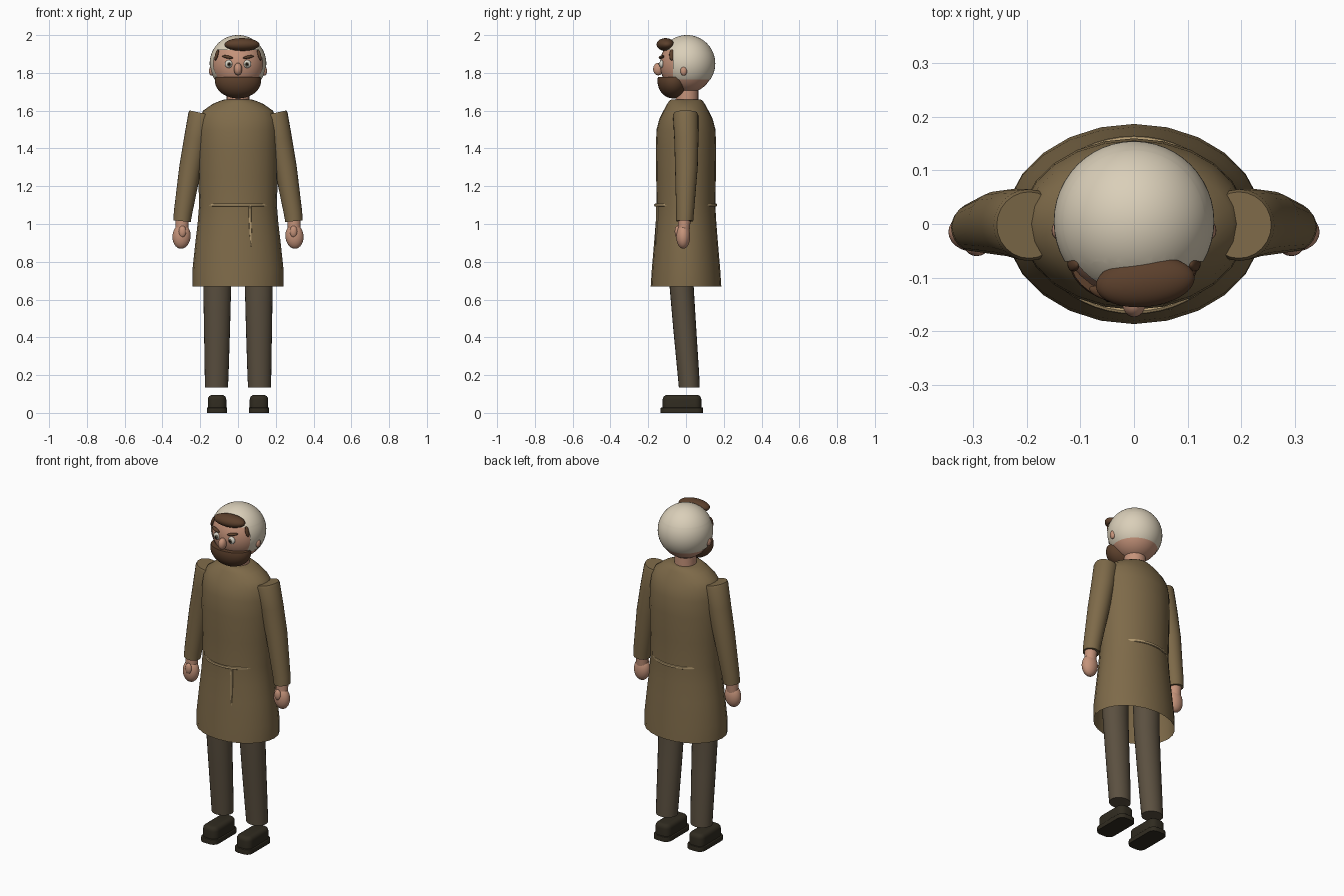
import bpy, bmesh, math
from mathutils import Vector, Matrix

if "Cube" in bpy.data.objects:
    bpy.data.objects.remove(bpy.data.objects["Cube"])


def material(name, hex_code):
    m = bpy.data.materials.new(name)
    rgb = [int(hex_code[i:i + 2], 16) / 255 for i in (0, 2, 4)]
    m.diffuse_color = [((c + 0.055) / 1.055) ** 2.4 if c > 0.04 else c / 12.92 for c in rgb] + [1]
    m.use_nodes = True
    m.node_tree.nodes["Principled BSDF"].inputs["Base Color"].default_value = m.diffuse_color
    return m


COAT = material("olive_brown_cloth", "7E6A49")
TROUSERS = material("grey_brown_cloth", "5B5040")
SHOE = material("dark_leather", "302B20")
SKIN = material("skin", "C5937A")
CAP = material("cream_cloth", "DACFB9")
HAIR = material("brown_hair", "5C402C")
SASH = material("tan_cord", "B39A70")
WHITE = material("eye_white", "D8D4C8")
IRIS = material("eye_grey", "6B6455")
BLACK = material("pupil_black", "17140F")


def finish(bm, name, mat, angle=40):
    bmesh.ops.recalc_face_normals(bm, faces=bm.faces)
    me = bpy.data.meshes.new(name)
    bm.to_mesh(me)
    bm.free()
    ob = bpy.data.objects.new(name, me)
    bpy.context.collection.objects.link(ob)
    me.materials.append(mat)
    bpy.ops.object.select_all(action='DESELECT')
    ob.select_set(True)
    bpy.context.view_layer.objects.active = ob
    bpy.ops.object.shade_smooth_by_angle(angle=math.radians(angle))
    return ob


def ball(name, loc, size, mat, rot=None, segs=24, cuts=(), drop=None):
    """Ellipsoid, optionally sliced along planes and trimmed by a rule on face centres."""
    bm = bmesh.new()
    bmesh.ops.create_uvsphere(bm, u_segments=segs, v_segments=segs * 2 // 3, radius=1)
    turn = rot or Matrix.Identity(4)
    bm.transform(Matrix.Translation(loc) @ turn @ Matrix.Diagonal((*size, 1)))
    for point, normal in cuts:
        bmesh.ops.bisect_plane(bm, geom=bm.verts[:] + bm.edges[:] + bm.faces[:],
                               plane_co=point, plane_no=normal)
    if drop:
        gone = [f for f in bm.faces if drop(f.calc_center_median())]
        bmesh.ops.delete(bm, geom=gone, context='FACES')
    return bm, name, mat


def put(args):
    return finish(*args)


def loft(name, rings, mat, segs=24, bottom=True, top=True):
    """Skin elliptical rings (x, y, z, rx, ry, tilt about y)."""
    bm = bmesh.new()
    loops = []
    for x, y, z, rx, ry, tilt in rings:
        turn = Matrix.Rotation(tilt, 3, 'Y')
        loops.append([bm.verts.new(Vector((x, y, z)) + turn @ Vector(
            (rx * math.sin(2 * math.pi * i / segs), ry * math.cos(2 * math.pi * i / segs), 0)))
            for i in range(segs)])
    for a, b in zip(loops, loops[1:]):
        for i in range(segs):
            j = (i + 1) % segs
            bm.faces.new((a[i], a[j], b[j], b[i]))
    if bottom:
        bm.faces.new(loops[0])
    if top:
        bm.faces.new(loops[-1])
    return finish(bm, name, mat)


def rounded_box(name, loc, size, bevel, mat, corner):
    """Box with rounded upright corners and softened top edges."""
    bm = bmesh.new()
    bmesh.ops.create_cube(bm, size=1)
    bm.transform(Matrix.Translation(loc) @ Matrix.Diagonal((*size, 1)))
    upright = [e for e in bm.edges if abs(e.verts[0].co.z - e.verts[1].co.z) > 1e-4]
    bmesh.ops.bevel(bm, geom=upright, offset=corner, segments=5, profile=0.5, affect='EDGES')
    rim = [e for e in bm.edges if all(v.co.z > loc[2] for v in e.verts)]
    bmesh.ops.bevel(bm, geom=rim, offset=bevel, segments=4, profile=0.5, affect='EDGES')
    return finish(bm, name, mat)


# Coat body, open at the hem
COAT_RINGS = [(0.67, .241, .187), (0.76, .241, .181), (0.9, .226, .169), (1.0, .214, .161),
              (1.1, .206, .155), (1.25, .21, .158), (1.4, .212, .16), (1.5, .211, .156),
              (1.56, .205, .14), (1.6, .185, .119), (1.635, .135, .1), (1.652, .095, .088),
              (1.658, .075, .08)]
loft("coat", [(0, 0, z, rx, ry, 0) for z, rx, ry in COAT_RINGS], COAT, bottom=False)

# Cord around the waist, showing at front and back
bm = bmesh.new()
grid = [[bm.verts.new(((.186 + .006 * math.cos(v)) * math.sin(u),
                       -.002 + (.161 + .006 * math.cos(v)) * math.cos(u),
                       1.1 + .008 * math.sin(v)))
         for v in [math.tau * j / 8 for j in range(8)]]
        for u in [math.tau * i / 48 for i in range(48)]]
for i in range(48):
    for j in range(8):
        a, b = grid[i], grid[(i + 1) % 48]
        bm.faces.new((a[j], b[j], b[(j + 1) % 8], a[(j + 1) % 8]))
finish(bm, "waist_cord", SASH)
loft("cord_tail", [(.068, -.159, .88, .003, .004, 0), (.066, -.155, .96, .007, .006, 0),
                   (.064, -.151, 1.04, .008, .007, 0), (.063, -.15, 1.1, .008, .008, 0)],
     SASH, segs=8)

# Neck and head
loft("neck", [(0, .005, 1.62, .06, .06, 0), (0, .005, 1.76, .06, .06, 0)], SKIN)
put(ball("head", (0, .005, 1.845), (.143, .143, .152), SKIN, segs=32))

# Close cap, trimmed around the face and the nape
put(ball("cap", (0, .005, 1.85), (.15, .15, .15), CAP, segs=48,
         cuts=[((0, 0, 1.92), (0, 0, 1)), ((0, 0, 1.765), (0, 0, 1)), ((0, -.07, 0), (0, 1, 0))],
         drop=lambda c: c.z < 1.765 or (c.y < -.07 and c.z < 1.92)))

# Beard with a flat upper edge
bm, name, mat = ball("beard", (0, -.068, 1.757), (.122, .083, .092), HAIR, segs=32)
cut = bmesh.ops.bisect_plane(bm, geom=bm.verts[:] + bm.edges[:] + bm.faces[:],
                             plane_co=(0, 0, 1.778), plane_no=(0, 0, 1), clear_outer=True)
bmesh.ops.holes_fill(bm, edges=[e for e in bm.edges if e.is_boundary])
finish(bm, name, mat)

# Forelock and nose
put(ball("forelock", (.021, -.108, 1.95), (.093, .047, .034), HAIR,
         Matrix.Rotation(math.radians(6), 4, 'Z'), 32))
put(ball("nose", (0, -.147, 1.82), (.022, .027, .033), SKIN))

for side, s in (("left", 1), ("right", -1)):
    # Face details
    put(ball(side + "_eye", (s * .049, -.129, 1.847), (.021, .012, .021), WHITE))
    put(ball(side + "_iris", (s * .047, -.137, 1.846), (.012, .007, .012), IRIS, segs=16))
    put(ball(side + "_pupil", (s * .047, -.141, 1.846), (.007, .005, .007), BLACK, segs=12))
    put(ball(side + "_eyebrow", (s * .055, -.13, 1.884), (.031, .011, .008), HAIR,
             Matrix.Rotation(s * .35, 4, 'Z') @ Matrix.Rotation(-s * .18, 4, 'Y')))
    put(ball(side + "_temple_hair", (s * .113, -.075, 1.895), (.009, .014, .03), HAIR,
             Matrix.Rotation(-s * .25, 4, 'Y'), 16))
    put(ball(side + "_ear", (s * .14, -.012, 1.81), (.014, .018, .025), SKIN, segs=16))

    # Sleeve, leaning outward from shoulder to wrist
    loft(side + "_sleeve", [(s * .296, -.007, 1.015, .046, .045, -s * .1),
                            (s * .291, -.005, 1.06, .049, .047, -s * .1),
                            (s * .252, .002, 1.3, .059, .06, -s * .17),
                            (s * .222, .002, 1.45, .064, .064, -s * .2),
                            (s * .197, -.002, 1.575, .067, .067, -s * .22),
                            (s * .196, -.002, 1.588, .062, .062, -s * .22)], COAT)

    # Wrist, hand and thumb
    loft(side + "_wrist", [(s * .298, -.012, .96, .034, .03, 0),
                           (s * .296, -.008, 1.03, .036, .034, 0)], SKIN, segs=16)
    put(ball(side + "_hand", (s * .299, -.015, .935), (.048, .037, .066), SKIN,
             Matrix.Rotation(-s * .08, 4, 'Y')))
    put(ball(side + "_thumb", (s * .294, -.046, .96), (.02, .014, .031), SKIN, segs=16))

    # Trouser leg
    loft(side + "_trouser_leg", [(s * .114, .017, .135, .061, .055, 0),
                                 (s * .113, .013, .2, .063, .057, 0),
                                 (s * .111, -.007, .45, .069, .061, 0),
                                 (s * .11, -.024, .68, .074, .064, 0),
                                 (s * .11, -.03, .95, .078, .07, 0)], TROUSERS)

    # Shoe
    rounded_box(side + "_sole", (s * .111, -.022, .014), (.108, .225, .028), .004, SHOE, .035)
    rounded_box(side + "_shoe_upper", (s * .111, -.021, .06), (.098, .205, .07), .024, SHOE, .035)
